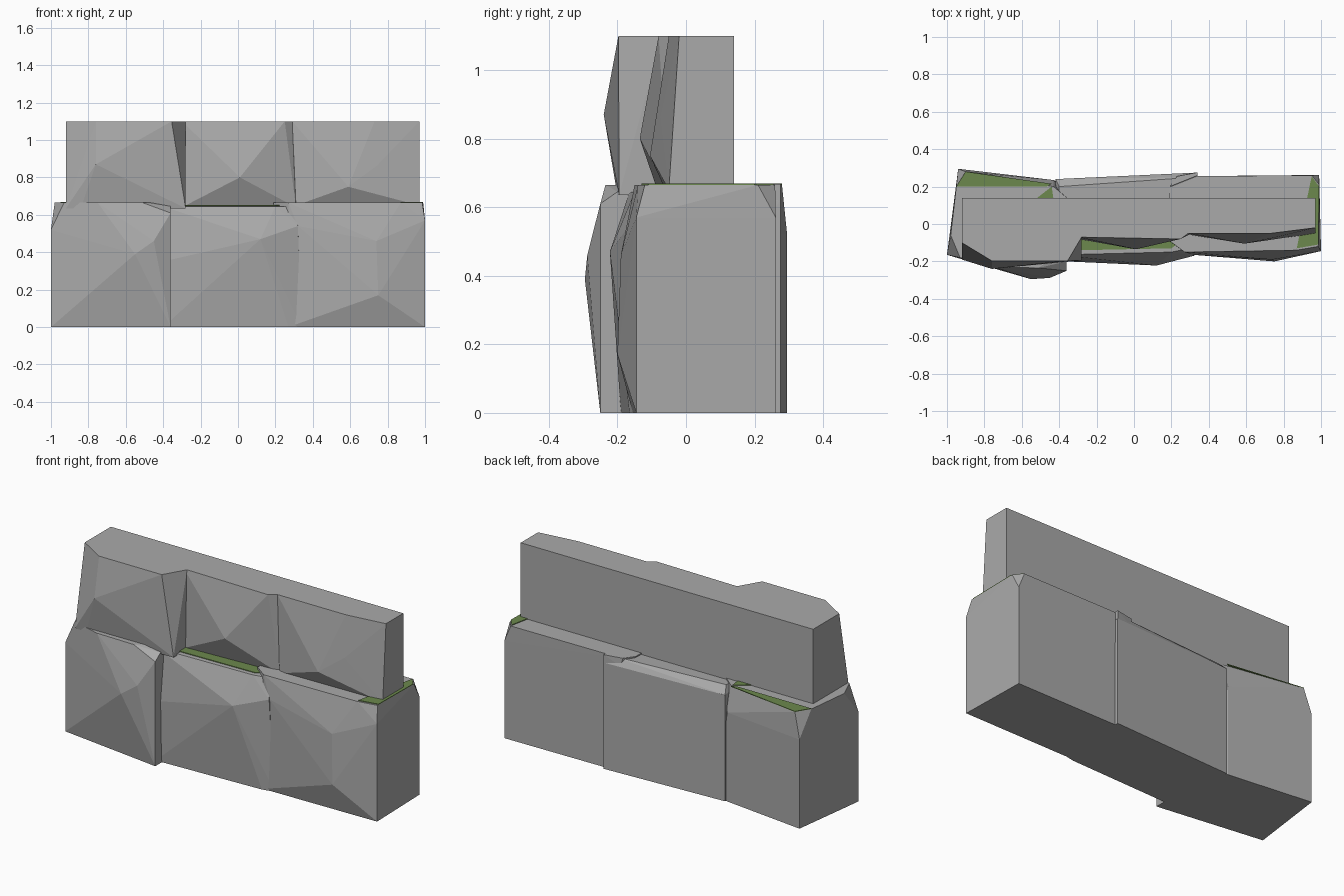
import bpy
import bmesh
import math

default_cube = bpy.data.objects.get("Cube")
if default_cube:
    bpy.data.objects.remove(default_cube, do_unlink=True)

LEDGE = .665   # top of the lower course
CREST = 1.1    # top of the upper course


def make_material(name, colour):
    material = bpy.data.materials.new(name)
    material.use_nodes = True
    material.diffuse_color = colour
    shader = material.node_tree.nodes["Principled BSDF"]
    shader.inputs["Base Color"].default_value = colour
    shader.inputs["Roughness"].default_value = .9
    return material


stone = make_material("stone grey", (.40, .40, .40, 1))
moss = make_material("moss green", (.15, .25, .075, 1))


def level(z, *outline):
    """Lift a plan outline to one height."""
    return [(x, y, z) for x, y in outline]


def chiselled_block(name, *point_groups, material=stone):
    """Wrap the corner points of a rough block in flat facets."""
    bm = bmesh.new()
    for group in point_groups:
        for point in group:
            bm.verts.new(point)
    bmesh.ops.convex_hull(bm, input=bm.verts[:])
    loose = [v for v in bm.verts if not v.link_faces]
    bmesh.ops.delete(bm, geom=loose, context="VERTS")
    bmesh.ops.dissolve_limit(bm, angle_limit=math.radians(.5),
                             verts=bm.verts[:], edges=bm.edges[:])
    bmesh.ops.recalc_face_normals(bm, faces=bm.faces[:])
    mesh = bpy.data.meshes.new(name)
    bm.to_mesh(mesh)
    bm.free()
    mesh.materials.append(material)
    block = bpy.data.objects.new(name, mesh)
    bpy.context.collection.objects.link(block)


def moss_patch(name, z, *outline):
    """Thin plate of moss lying on a ledge."""
    chiselled_block(name, level(z, *outline), level(z + .004, *outline),
                    material=moss)


# Lower course: three bulging blocks with clipped top corners
chiselled_block(
    "lower_right_block",
    level(0, (-1, -.165), (-.94, .295), (-.43, .235), (-.36, .2), (-.36, -.25)),
    level(.52, (-1, -.165), (-.94, .295), (-.43, .235)),
    level(LEDGE, (-.98, -.06), (-.93, -.18), (-.75, -.23), (-.51, -.235),
          (-.4, -.15), (-.36, .14), (-.43, .2), (-.9, .28), (-.95, .2)),
    [(-.55, -.295, .39), (-.45, -.288, .46), (-.36, -.25, .61), (-.36, -.2, .645)])

chiselled_block(
    "lower_middle_block",
    level(0, (-.4, -.19), (.27, -.165), (.34, -.15), (.34, .275), (-.42, .24)),
    level(.62, (-.42, .24), (.34, .275)),
    level(.645, (-.4, -.165), (.2, -.15), (.3, -.13)),
    level(LEDGE - .005, (-.4, .2), (.32, .25)),
    [(-.36, -.2, .36), (.12, -.222, .47), (.32, -.17, .54)])

chiselled_block(
    "lower_left_block",
    level(0, (.27, -.155), (1, -.145), (.99, .262), (.3, .255)),
    level(.57, (1, -.145), (.99, .262)),
    level(LEDGE, (.19, -.09), (.27, -.15), (.87, -.14), (.985, -.12),
          (.99, .21), (.95, .26), (.23, .255), (.19, .2)),
    [(.32, -.165, .54), (.75, -.2, .17), (.74, -.19, .46)])

# Raised lip bridging the rear joint
chiselled_block(
    "rear_joint_lip",
    level(.62, (.23, .2), (.24, .26), (.34, .276), (.34, .2)),
    level(LEDGE + .002, (.19, .2), (.23, .255), (.34, .276), (.34, .26)))

# Upper course: one projecting block and two recessed ones
chiselled_block(
    "upper_right_block",
    level(.635, (-.92, .14), (-.92, -.19), (-.84, -.2), (-.28, -.195), (-.28, .14)),
    level(CREST, (-.92, .14), (-.92, -.1), (-.76, -.197), (-.355, -.197),
          (-.28, -.07), (-.28, .14)),
    [(-.76, -.24, .87)])

chiselled_block(
    "upper_middle_block",
    level(.64, (-.3, .14), (-.3, -.08), (.31, -.05), (.31, .14)),
    level(CREST, (-.3, .14), (-.3, -.07), (.25, -.08), (.29, -.05), (.29, .14)),
    [(.01, -.135, .8)])

chiselled_block(
    "upper_left_block",
    level(.65, (.29, .14), (.31, -.06), (.97, -.05), (.97, .14)),
    level(CREST, (.28, .14), (.29, -.05), (.73, -.05), (.97, -.02), (.97, .14)),
    [(.59, -.105, .75), (.74, -.075, .86)])

# Moss on the exposed ledges
moss_patch("front_moss", .648, (-.28, -.14), (.2, -.13), (.24, -.1),
           (.2, -.06), (-.28, -.06))
moss_patch("end_moss", LEDGE, (.87, -.13), (.985, -.11), (.99, .2),
           (.95, .255), (.94, .14), (.91, .05))
moss_patch("rear_moss", LEDGE, (-.95, .2), (-.9, .28), (-.44, .215), (-.47, .2))
moss_patch("rear_joint_moss", LEDGE, (-.53, .13), (-.44, .2), (-.43, .13))
